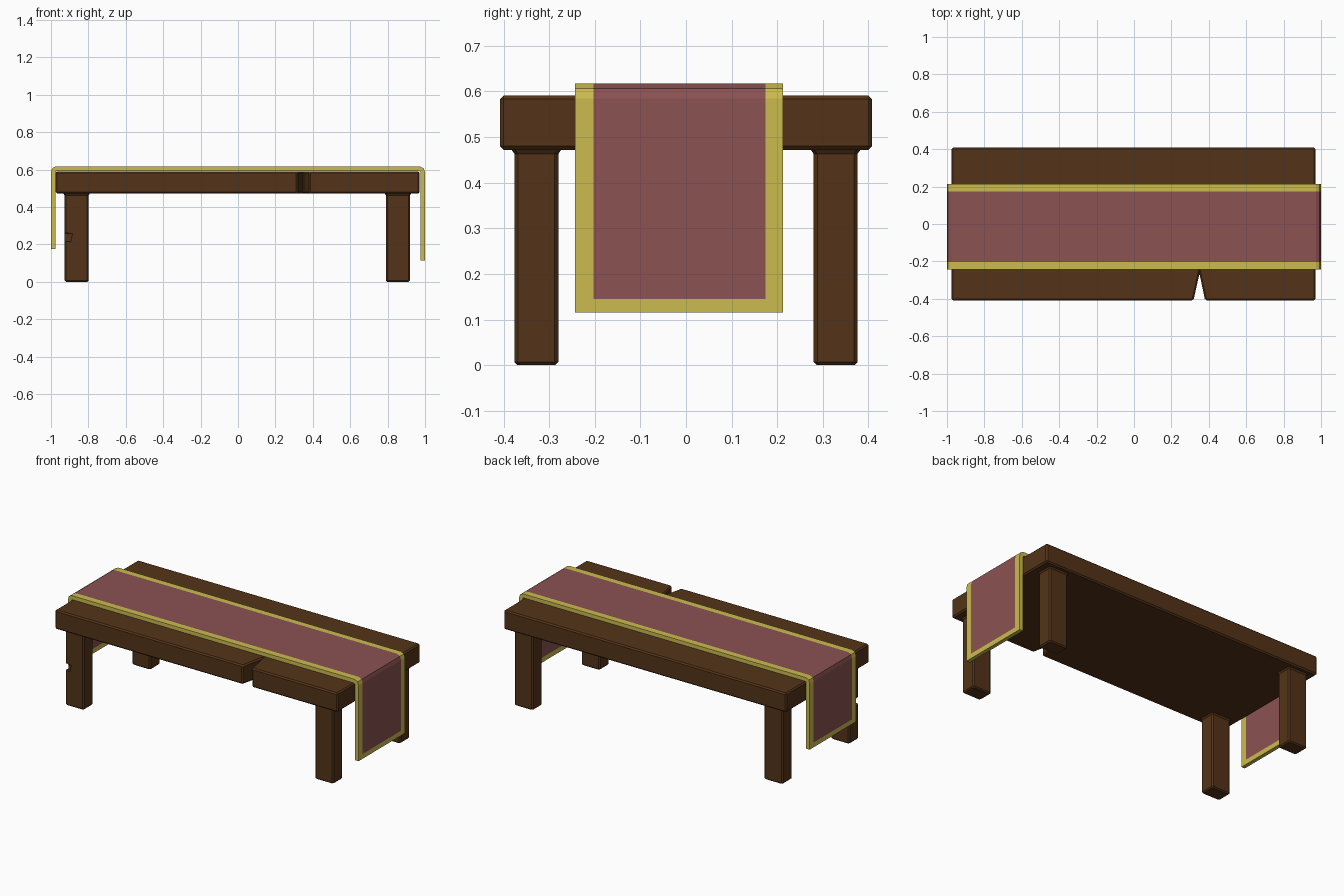
import bpy, bmesh, math
from mathutils import Matrix

if "Cube" in bpy.data.objects:
    bpy.data.objects.remove(bpy.data.objects["Cube"])


def material(name, rgb):
    m = bpy.data.materials.new(name)
    m.diffuse_color = (*rgb, 1)
    m.use_nodes = True
    m.node_tree.nodes["Principled BSDF"].inputs["Base Color"].default_value = m.diffuse_color
    return m


WOOD = material("dark_wood", (0.087, 0.034, 0.009))
RED = material("red_cloth", (0.26, 0.085, 0.085))
GOLD = material("gold_trim", (0.6, 0.5, 0.08))


def make(name, bm, mats):
    bmesh.ops.recalc_face_normals(bm, faces=bm.faces)
    me = bpy.data.meshes.new(name)
    bm.to_mesh(me)
    bm.free()
    for m in mats:
        me.materials.append(m)
    ob = bpy.data.objects.new(name, me)
    bpy.context.collection.objects.link(ob)
    return ob


# Table top: slab outline with a V-shaped split in the front edge
outline = [(-0.975, -0.408), (0.318, -0.408), (0.35, -0.265), (0.38, -0.408),
           (0.97, -0.408), (0.97, 0.408), (-0.975, 0.408)]
bm = bmesh.new()
base = bm.faces.new([bm.verts.new((x, y, 0.472)) for x, y in outline])
ext = bmesh.ops.extrude_face_region(bm, geom=[base])
bmesh.ops.translate(bm, vec=(0, 0, 0.119),
                    verts=[v for v in ext["geom"] if isinstance(v, bmesh.types.BMVert)])
top = make("table_top", bm, [WOOD])
bev = top.modifiers.new("worn_edges", "BEVEL")
bev.width = 0.008
bev.segments = 1


# Legs: chamfered posts, slightly flared where they meet the slab
def leg(name, cx, cy):
    bm = bmesh.new()
    rings = []
    for z, grow in ((0, -0.007), (0.007, 0), (0.463, 0), (0.48, 0.012)):
        a, b, c = 0.064 + grow, 0.048 + grow, 0.008
        pts = [(-a + c, -b), (a - c, -b), (a, -b + c), (a, b - c),
               (a - c, b), (-a + c, b), (-a, b - c), (-a, -b + c)]
        rings.append([bm.verts.new((cx + x, cy + y, z)) for x, y in pts])
    for lo, hi in zip(rings, rings[1:]):
        for i in range(8):
            j = (i + 1) % 8
            bm.faces.new((lo[i], lo[j], hi[j], hi[i]))
    bm.faces.new(rings[0])
    bm.faces.new(rings[-1])
    return make(name, bm, [WOOD])


front_left = leg("front_left_leg", -0.863, -0.328)
leg("front_right_leg", 0.855, -0.328)
leg("back_left_leg", -0.863, 0.328)
leg("back_right_leg", 0.855, 0.328)

# Chip in the outer corner of the front left leg
bm = bmesh.new()
bmesh.ops.create_cube(bm, size=1, matrix=Matrix.Translation((-0.978, -0.427, 0.25))
                      @ Matrix.Rotation(math.radians(45), 4, "Z")
                      @ Matrix.Rotation(math.radians(8), 4, "Y")
                      @ Matrix.Diagonal((0.2, 0.2, 0.045, 1)))
chip = make("chip_cutter", bm, [WOOD])
chip.hide_render = True
chip.hide_set(True)
cut = front_left.modifiers.new("chip", "BOOLEAN")
cut.operation = "DIFFERENCE"
cut.solver = "EXACT"
cut.object = chip

# Table runner: strip draped over both ends, trimmed along every edge
path = [(-1, 0.175), (-1, 0.205), (-1, 0.585), (-0.994, 0.607), (-0.975, 0.617),
        (0.973, 0.617), (0.993, 0.607), (1, 0.585), (1, 0.145), (1, 0.115)]
cols = (-0.243, -0.203, 0.174, 0.213)
bm = bmesh.new()
rows = [[bm.verts.new((x, y, z)) for y in cols] for x, z in path]
for i in range(len(rows) - 1):
    for j in range(3):
        f = bm.faces.new((rows[i][j], rows[i + 1][j], rows[i + 1][j + 1], rows[i][j + 1]))
        f.material_index = 0 if j == 1 and 0 < i < len(rows) - 2 else 1
bm.normal_update()
if sum(f.normal.z * f.calc_area() for f in bm.faces) < 0:
    bmesh.ops.reverse_faces(bm, faces=bm.faces)
me = bpy.data.meshes.new("table_runner")
bm.to_mesh(me)
bm.free()
me.materials.append(RED)
me.materials.append(GOLD)
runner = bpy.data.objects.new("table_runner", me)
bpy.context.collection.objects.link(runner)
sol = runner.modifiers.new("cloth_thickness", "SOLIDIFY")
sol.thickness = 0.024
sol.offset = -1
sol.use_even_offset = True
